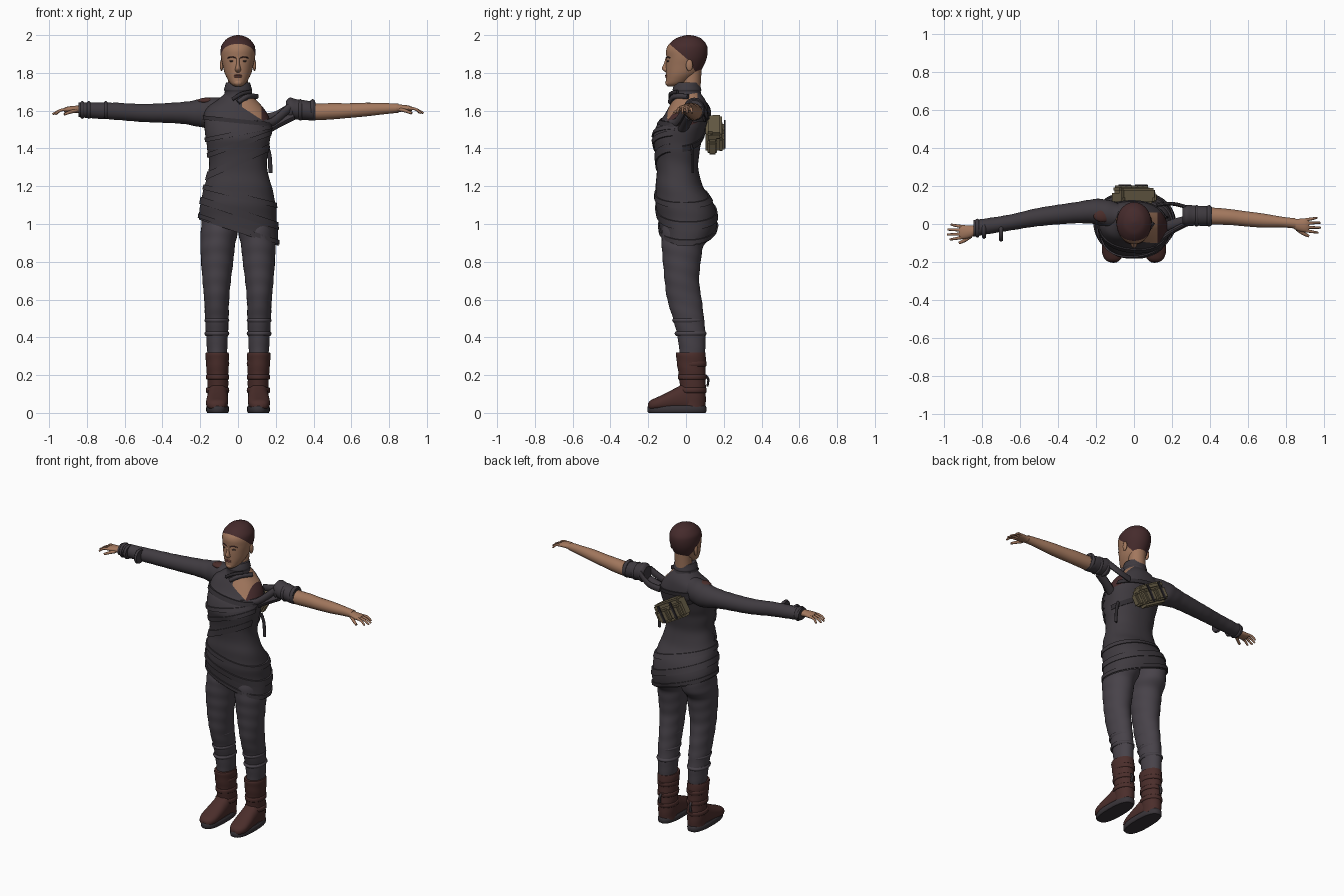
import bpy, bmesh, math
from mathutils import Vector, Matrix

if "Cube" in bpy.data.objects:
    bpy.data.objects.remove(bpy.data.objects["Cube"])


def material(name, rgb):
    m = bpy.data.materials.new(name)
    m.use_nodes = True
    m.diffuse_color = (*rgb, 1)
    m.node_tree.nodes["Principled BSDF"].inputs["Base Color"].default_value = (*rgb, 1)
    return m


TUNIC = material("charcoal_cloth", (.05, .043, .051))
PANTS = material("grey_cloth", (.064, .055, .067))
TRIM = material("dark_strap", (.03, .026, .031))
SKIN = material("skin", (.36, .185, .11))
HAIR = material("dark_brown_hair", (.06, .024, .025))
BOOT = material("red_brown_leather", (.07, .027, .024))
SOLE = material("dark_rubber", (.04, .034, .04))
OLIVE = material("olive_canvas", (.15, .12, .068))
LIPS = material("lips", (.25, .09, .07))
EYES = material("eyes", (.06, .04, .035))
made = []


def finish(name, bm, *mats):
    bmesh.ops.recalc_face_normals(bm, faces=bm.faces)
    me = bpy.data.meshes.new(name)
    bm.to_mesh(me)
    bm.free()
    for m in mats:
        me.materials.append(m)
    ob = bpy.data.objects.new(name, me)
    bpy.context.scene.collection.objects.link(ob)
    made.append(ob)
    return ob


def smooth_rows(rows, n=5):
    """Catmull-Rom resampling of section rows."""
    out = []
    for i in range(len(rows) - 1):
        p0, p1 = rows[max(i - 1, 0)], rows[i]
        p2, p3 = rows[i + 1], rows[min(i + 2, len(rows) - 1)]
        for k in range(n):
            t = k / n
            out.append([b + .5 * t * (c - a + t * (2 * a - 5 * b + 4 * c - d + t * (3 * (b - c) + d - a)))
                        for a, b, c, d in zip(p0, p1, p2, p3)])
    return out + [list(rows[-1])]


def oval(row, a, power):
    t, ca, ra, cb, rb = row
    c, s = math.cos(a), math.sin(a)
    return (ca + ra * math.copysign(abs(c) ** power, c),
            cb + rb * math.copysign(abs(s) ** power, s))


def skin_rings(bm, rings, caps=True, closed=True):
    vs = [[bm.verts.new(p) for p in r] for r in rings]
    n = len(vs[0])
    for lo, hi in zip(vs, vs[1:]):
        for j in range(n if closed else n - 1):
            bm.faces.new((lo[j], lo[(j + 1) % n], hi[(j + 1) % n], hi[j]))
    if caps:
        bm.faces.new(vs[0])
        bm.faces.new(vs[-1])


def loft_mesh(rows, axis="z", n=5, seg=32, power=1, ripple=0, freq=90):
    """Oval sections (position, centre a, radius a, centre b, radius b) along an axis."""
    place = {"z": lambda t, a, b: (a, b, t), "x": lambda t, a, b: (t, a, b), "y": lambda t, a, b: (a, t, b)}[axis]
    rings = []
    for row in smooth_rows(rows, n):
        ring = []
        for j in range(seg):
            a = j * math.tau / seg
            k = 1 + ripple * math.sin(freq * row[0] + 2 * math.sin(a))
            r = [row[0], row[1], row[2] * k, row[3], row[4] * k]
            ring.append(place(row[0], *oval(r, a, power)))
        rings.append(ring)
    bm = bmesh.new()
    skin_rings(bm, rings)
    return bm


def loft(name, rows, mat, **kw):
    return finish(name, loft_mesh(rows, **kw), mat)


def tube(name, pts, wide, thick, mat, taper=1, seg=10):
    """Strap or finger: an oval swept along a path, wide in the level direction."""
    pts = [Vector(p) for p in smooth_rows(pts, 4)]
    rings = []
    for i, p in enumerate(pts):
        d = (pts[min(i + 1, len(pts) - 1)] - pts[max(i - 1, 0)]).normalized()
        side = d.cross((0, 0, 1) if abs(d.z) < .9 else (0, 1, 0)).normalized()
        k = 1 + (taper - 1) * i / (len(pts) - 1)
        rings.append([p + side * wide * k * math.cos(a) + side.cross(d) * thick * k * math.sin(a)
                      for a in (j * math.tau / seg for j in range(seg))])
    bm = bmesh.new()
    skin_rings(bm, rings)
    return finish(name, bm, mat)


def ball(name, loc, size, mat):
    bm = bmesh.new()
    bmesh.ops.create_uvsphere(bm, u_segments=20, v_segments=12, radius=1,
                              matrix=Matrix.Translation(loc) @ Matrix.Diagonal((*size, 1)))
    return finish(name, bm, mat)


def box(name, frame, loc, size, mat, bevel=.01):
    bm = bmesh.new()
    bmesh.ops.create_cube(bm, size=1, matrix=Matrix.Diagonal((*size, 1)))
    bmesh.ops.bevel(bm, geom=bm.edges[:], offset=bevel, segments=2, affect="EDGES")
    bm.transform(frame @ Matrix.Translation(loc))
    return finish(name, bm, mat)


def slice_mesh(bm, co, no, **kw):
    bmesh.ops.bisect_plane(bm, geom=bm.verts[:] + bm.edges[:] + bm.faces[:],
                           plane_co=co, plane_no=no, **kw)


def paint(bm, rule):
    for f in bm.faces:
        f.material_index = rule(f.calc_center_median())


# Tunic: lofted torso, slanted hem, bare left collarbone
body = [(z, c, r, (f + b) / 2, (b - f) / 2) for z, c, r, f, b in (
    (.84, .01, .2, -.13, .13), (.92, .008, .206, -.135, .145), (1, 0, .207, -.143, .165),
    (1.1, 0, .2, -.16, .15), (1.2, 0, .178, -.16, .09), (1.3, 0, .153, -.155, .065),
    (1.4, 0, .163, -.167, .075), (1.46, 0, .172, -.176, .09), (1.52, 0, .177, -.155, .108),
    (1.57, -.01, .172, -.12, .118), (1.62, -.015, .145, -.09, .115), (1.66, -.005, .1, -.068, .1),
    (1.7, 0, .06, -.05, .07))]
bm = loft_mesh(body, seg=56, power=.88, n=8, ripple=.006, freq=60)
slice_mesh(bm, (0, 0, .955), (.33, 0, 1), clear_inner=True)
slice_mesh(bm, (.02, 0, 1.62), (.65, 0, 1))
for x in (.02, .125):
    slice_mesh(bm, (x, 0, 0), (1, 0, 0))
slice_mesh(bm, (0, .06, 0), (0, 1, 0))
paint(bm, lambda c: 0 if c.x < .02 or c.y > .06 or c.z + .65 * c.x < 1.633 else (2 if c.x > .125 else 1))
finish("tunic", bm, TUNIC, SKIN, HAIR)
table = smooth_rows(body, 8)


def body_row(z):
    for lo, hi in zip(table, table[1:]):
        if z <= hi[0]:
            t = max(0, (z - lo[0]) / (hi[0] - lo[0]))
            return [a + t * (b - a) for a, b in zip(lo, hi)]
    return table[-1]


def wrap(name, z0, slope, half, mat, start=0, end=360, lift=.007):
    """Slanted raised band that follows the torso between two angles."""
    rings = []
    for dz, off in ((-half, -.005), (-half, lift), (half, lift), (half, -.005)):
        ring = []
        for j in range(57):
            a = math.radians(start + (end - start) * j / 56)
            x = 0
            for _ in range(4):
                z = z0 + slope * x + dz
                row = body_row(z)
                row[2] += off
                row[4] += off
                x, y = oval(row, a, .88)
            ring.append((x, y, z))
        rings.append(ring)
    bm = bmesh.new()
    skin_rings(bm, rings, caps=False, closed=False)
    return finish(name, bm, mat)


wrap("hem_band", .975, -.33, .012, TUNIC)
wrap("hip_wrap_lower", 1.06, -.33, .02, TUNIC)
wrap("hip_wrap_upper", 1.15, -.25, .014, TUNIC)
wrap("waist_sash", 1.33, .45, .02, TUNIC, 185, 345)
wrap("chest_wrap_low", 1.42, .35, .014, TUNIC, 185, 350)
wrap("chest_wrap_mid", 1.48, .2, .012, TUNIC, 185, 350)
wrap("chest_wrap_top", 1.545, -.1, .011, TRIM, 190, 345)
wrap("back_harness", 1.48, -.5, .016, TRIM, 10, 170)
wrap("back_strap_upper", 1.57, -.12, .012, TRIM, 20, 160)

# Collar, neck and collar strap
loft("collar", [(1.65, 0, .095, .012, .088), (1.68, 0, .076, .008, .076), (1.7, 0, .07, .005, .073),
                (1.71, 0, .074, .005, .076), (1.73, 0, .069, .005, .071), (1.748, 0, .063, .008, .066)], TUNIC)
loft("neck", [(1.68, 0, .055, .02, .055), (1.76, 0, .053, .027, .052), (1.85, 0, .056, .03, .055)], SKIN)
tube("collar_strap", [(0, -.085, 1.645), (.05, -.062, 1.675), (.1, .01, 1.675)], .012, .014, TUNIC)
tube("collar_tie", [(-.03, -.085, 1.66), (.02, -.082, 1.69), (.07, -.045, 1.7)], .008, .01, TRIM)

# Head with close-cropped hair
head = [(z, 0, r, (f + b) / 2, (b - f) / 2) for z, r, f, b in (
    (1.727, .014, -.096, -.05), (1.742, .038, -.106, -.005), (1.77, .057, -.106, .035),
    (1.8, .071, -.106, .07), (1.84, .081, -.106, .095), (1.88, .09, -.104, .11),
    (1.92, .092, -.105, .115), (1.95, .085, -.092, .108), (1.98, .06, -.058, .083),
    (1.994, .033, -.022, .052), (2, .008, .005, .022))]
bm = loft_mesh(head, seg=48, n=6)
slice_mesh(bm, (0, .01, 1.87), (0, .85, 1))
slice_mesh(bm, (0, .01, 1.87), (0, 1.6, 1))
paint(bm, lambda c: c.z - 1.87 > -(.85 if c.y < .01 else 1.6) * (c.y - .01))
finish("head", bm, SKIN, HAIR)
loft("nose", [(1.803, 0, .01, -.1, .008), (1.815, 0, .016, -.103, .02), (1.828, 0, .013, -.105, .022),
              (1.85, 0, .009, -.102, .015), (1.885, 0, .008, -.098, .008)], SKIN, seg=16)
for name, z, h in (("upper_lip", 1.787, .004), ("lower_lip", 1.779, .005)):
    ball(name, (0, -.103, z), (.021, .009, h), LIPS)
ball("chin", (0, -.094, 1.747), (.023, .016, .016), SKIN)
for s, side in ((1, "left"), (-1, "right")):
    ball(side + "_eye", (s * .034, -.094, 1.862), (.012, .007, .005), EYES)
    tube(side + "_brow", [(s * .014, -.104, 1.88), (s * .035, -.097, 1.885), (s * .053, -.083, 1.879)], .004, .003, HAIR)
    ball(side + "_ear", (s * .087, .018, 1.84), (.009, .018, .031), SKIN)

# Right arm with a long sleeve
loft("right_sleeve", [(-.06, .04, .06, 1.605, .065), (-.13, .05, .075, 1.59, .08), (-.2, .065, .067, 1.587, .074),
                      (-.3, .06, .056, 1.588, .057), (-.5, .037, .048, 1.588, .048), (-.65, .008, .042, 1.597, .045),
                      (-.78, -.013, .042, 1.602, .042), (-.845, -.024, .044, 1.605, .038)],
     TUNIC, axis="x", n=8, ripple=.014)
for i, x in enumerate((-.825, -.79, -.7)):
    y = -.022 + (x + .825) * -.17
    loft(f"right_cuff_{i}", [(x - .01, y, .043, 1.604, .04), (x, y, .05, 1.604, .047),
                             (x + .01, y, .045, 1.603, .042)], TUNIC, axis="x")
ball("right_shoulder_patch", (-.165, .045, 1.652), (.05, .035, .017), BOOT)

# Left arm: detached short sleeve and bare forearm
loft("left_arm", [(.27, .045, .046, 1.605, .047), (.4, .042, .045, 1.594, .044), (.5, .037, .042, 1.597, .043),
                  (.58, .028, .04, 1.6, .039), (.68, .018, .037, 1.606, .036), (.78, .01, .028, 1.611, .029),
                  (.85, .003, .027, 1.613, .024)], SKIN, axis="x")
loft("left_sleeve", [(.255, .044, .044, 1.606, .046), (.275, .044, .055, 1.612, .056), (.32, .044, .053, 1.606, .053),
                     (.38, .042, .052, 1.6, .051), (.41, .042, .049, 1.597, .048)], TUNIC, axis="x", ripple=.015)
for i, x in enumerate((.28, .33, .395)):
    loft(f"left_sleeve_band_{i}", [(x - .012, .043, .05, 1.604, .05), (x, .043, .057, 1.604, .057),
                                   (x + .012, .043, .05, 1.604, .05)], TUNIC, axis="x")
tube("front_sleeve_strap", [(.1, -.115, 1.53), (.18, -.05, 1.54), (.275, .0, 1.62)], .014, .022, TUNIC)
tube("underarm_strap", [(.14, -.03, 1.49), (.2, -.005, 1.525), (.29, .02, 1.57)], .028, .022, TUNIC)
tube("back_sleeve_strap", [(.12, .1, 1.56), (.2, .107, 1.575), (.28, .088, 1.62)], .01, .022, TUNIC)
tube("hanging_strap", [(.15, .03, 1.42), (.167, .035, 1.36), (.172, .035, 1.27)], .011, .007, TRIM)

# Hands
for s, side, y, z in ((1, "left", -.004, 1.612), (-1, "right", -.04, 1.606)):
    loft(side + "_palm", [(s * .83, y + .01, .024, z, .022), (s * .86, y, .031, z + .001, .019),
                          (s * .9, y - .003, .037, z, .016), (s * .92, y - .003, .034, z - .003, .012)],
         SKIN, axis="x", seg=20)
    for i, reach in enumerate((.962, .98, .982, .968)):
        fy = y + .026 - .019 * i
        tube(f"{side}_finger_{i}", [(s * .905, fy, z), (s * .94, fy + (1.5 - i) * .004, z - .004),
                                    (s * reach, fy + (1.5 - i) * .007, z - .025)], .009, .009, SKIN, .6)
    tube(side + "_thumb", [(s * .86, y - .022, z - .006), (s * .89, y - .045, z - .014),
                           (s * .92, y - .06, z - .026)], .012, .011, SKIN, .6)

# Legs and boots
for s, side in ((1, "left"), (-1, "right")):
    def leg(name, rows, mat, **kw):
        return loft(f"{side}_{name}", [(t, s * c, *rest) for t, c, *rest in rows], mat, **kw)

    leg("trouser", [(1.04, .1, .09, .01, .125), (.95, .101, .097, .004, .133), (.88, .108, .091, -.018, .11),
                    (.8, .11, .085, -.022, .1), (.7, .113, .075, -.022, .091), (.6, .113, .066, -.008, .091),
                    (.5, .112, .062, .013, .082), (.4, .111, .057, .03, .074), (.28, .11, .05, .033, .064)],
        PANTS, n=8, ripple=.012, freq=75)
    for i, z in enumerate((.585, .49, .42)):
        leg(f"trouser_fold_{i}", [(z - .012, .112, .06, .1 - z * .18, .078), (z, .112, .066, .1 - z * .18, .085),
                                  (z + .012, .112, .06, .1 - z * .18, .078)], PANTS)
    leg("boot_shaft", [(.02, .107, .052, .037, .066), (.1, .107, .055, .037, .068), (.16, .107, .055, .035, .069),
                       (.23, .109, .058, .03, .073), (.3, .11, .062, .026, .079), (.32, .11, .06, .026, .077)],
        BOOT, ripple=.015)
    leg("boot_foot", [(.06, .107, .045, .06, .05), (.0, .107, .053, .08, .075), (-.05, .108, .056, .072, .062),
                      (-.1, .11, .058, .06, .048), (-.15, .112, .056, .049, .035), (-.185, .112, .042, .042, .026),
                      (-.2, .112, .02, .038, .014)], BOOT, axis="y", power=.85)
    leg("boot_sole", [(0, .108, .054, -.048, .15), (.008, .108, .06, -.048, .156), (.03, .108, .06, -.048, .156),
                      (.038, .108, .054, -.048, .15)], SOLE, n=2, power=.8)
    for i, z in enumerate((.12, .19, .26)):
        leg(f"boot_band_{i}", [(z - .014, .108, .055, .034, .069), (z - .01, .108, .061, .033, .075),
                               (z + .01, .108, .061, .033, .076), (z + .014, .108, .056, .032, .071)], BOOT, n=2)
    tube(side + "_boot_tie", [(s * .11, .1, .2), (s * .112, .118, .18), (s * .115, .113, .14)], .008, .006, SOLE)

# Canvas pack slung across the back
pack = Matrix.Translation((-.005, .14, 1.475)) @ Matrix.Rotation(math.radians(30), 4, "Y")
box("pack_body", pack, (0, 0, 0), (.2, .075, .13), OLIVE, .015)
box("pack_flap", pack, (0, .02, .045), (.206, .06, .04), OLIVE)
for x in (-.05, .05):
    box("pack_pocket", pack, (x, .045, -.015), (.085, .036, .08), OLIVE)
    box("pack_buckle_strap", pack, (x, .064, 0), (.018, .008, .11), TRIM, .002)
box("pack_side_pouch", pack, (.115, .0, -.01), (.04, .05, .08), OLIVE)

# Smooth shading with crisp edges
bpy.ops.object.select_all(action="DESELECT")
for ob in made:
    ob.select_set(True)
bpy.context.view_layer.objects.active = made[0]
bpy.ops.object.shade_smooth_by_angle(angle=math.radians(40))
